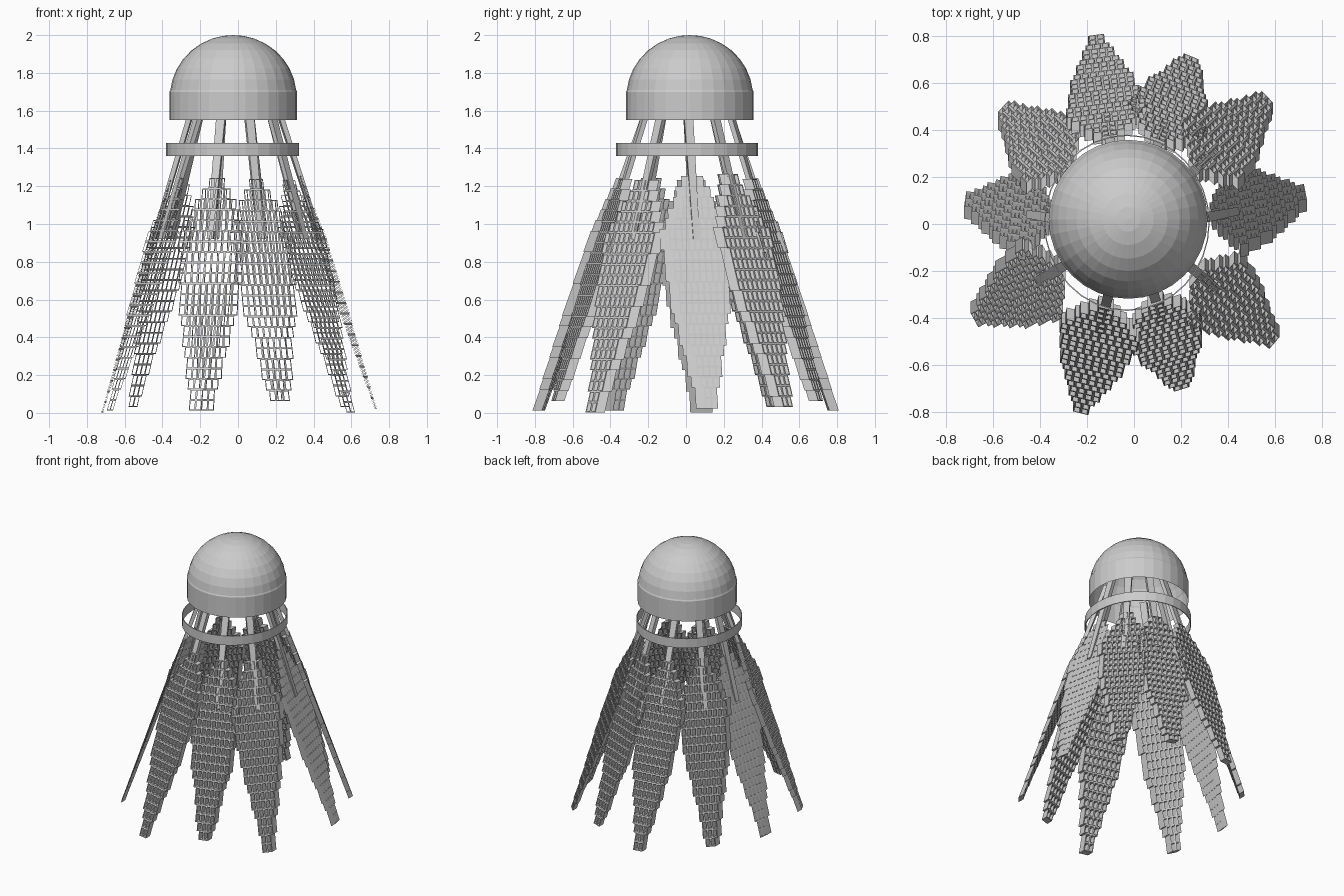
import bpy, bmesh, math
from mathutils import Vector

if "Cube" in bpy.data.objects:
    bpy.data.objects.remove(bpy.data.objects["Cube"])

mat = bpy.data.materials.new("light_grey")
mat.diffuse_color = (0.6, 0.6, 0.6, 1)
mat.use_nodes = True
mat.node_tree.nodes["Principled BSDF"].inputs["Base Color"].default_value = mat.diffuse_color


def finish(name, bm):
    bmesh.ops.recalc_face_normals(bm, faces=bm.faces)
    me = bpy.data.meshes.new(name)
    bm.to_mesh(me)
    bm.free()
    me.materials.append(mat)
    ob = bpy.data.objects.new(name, me)
    bpy.context.collection.objects.link(ob)
    return ob


def lathe(name, profile, centre, scale=(1, 1), n=32, closed=False):
    """Revolve (radius, z) points around z; radius 0 makes a pole."""
    bm = bmesh.new()
    rings = []
    for r, z in profile:
        if r < 1e-6:
            rings.append([bm.verts.new((centre[0], centre[1], z))] * n)
        else:
            rings.append([bm.verts.new((
                centre[0] + r * scale[0] * math.cos(2 * math.pi * i / n),
                centre[1] + r * scale[1] * math.sin(2 * math.pi * i / n), z))
                for i in range(n)])
    pairs = list(zip(rings, rings[1:]))
    if closed:
        pairs.append((rings[-1], rings[0]))
    for a, b in pairs:
        for i in range(n):
            j = (i + 1) % n
            bm.faces.new(list(dict.fromkeys((a[i], a[j], b[j], b[i]))))
    return finish(name, bm)


# Cork: hollow cylinder with a faceted dome
dome = [(0.335 * math.cos(math.radians(a)), 1.675 + 0.325 * math.sin(math.radians(a)))
        for a in (6, 16, 27, 38, 49, 60, 71, 81)]
lathe("cork_head", [(0.338, 1.55), (0.338, 1.70)] + dome + [(0, 2.0)], (-0.025, 0.02))

# Binding band around the quills
lathe("binding_band", [(0.352, 1.36), (0.352, 1.43), (0.347, 1.43), (0.347, 1.36)],
      (-0.03, 0.005), scale=(1, 1.065), closed=True)

# Feather tips (x, y, z), one per 36 degrees
TIPS = [(0.72, 0.11, 0.05), (0.56, 0.51, 0.06), (0.24, 0.68, 0.09), (-0.16, 0.77, 0.04),
        (-0.55, 0.47, 0.06), (-0.71, 0.08, 0.03), (-0.67, -0.38, 0.04),
        (-0.225, -0.77, 0.04), (0.20, -0.67, 0.09), (0.59, -0.475, 0.03)]
# Half width of the vane at each height
WIDTHS = [(0.0, 0.022), (0.3, 0.078), (0.55, 0.13), (0.8, 0.16), (0.95, 0.165),
          (1.1, 0.10), (1.25, 0.02)]
ROW, COL, DEPTH = 0.056, 0.034, 0.025


def half_width(z):
    for (z0, w0), (z1, w1) in zip(WIDTHS, WIDTHS[1:]):
        if z <= z1:
            return w0 + (w1 - w0) * (z - z0) / (z1 - z0)
    return WIDTHS[-1][1]


def open_cell(bm, c, u, v, hu, hv, t):
    """Frame lying in the vane plane (u, v), drawn out front to back."""
    loops = []
    for a, b, y in ((hu, hv, -DEPTH), (hu, hv, DEPTH),
                    (hu - t, hv - t, DEPTH), (hu - t, hv - t, -DEPTH)):
        loops.append([bm.verts.new(c + u * (su * a) + v * (sv * b) + Vector((0, y, 0)))
                      for su, sv in ((-1, -1), (1, -1), (1, 1), (-1, 1))])
    for k in range(4):
        p, q = loops[k], loops[(k + 1) % 4]
        for i in range(4):
            j = (i + 1) % 4
            bm.faces.new((p[i], p[j], q[j], q[i]))


for k, tip in enumerate(TIPS):
    ang = math.radians(36 * k)
    top = Vector((0.23 * math.cos(ang) - 0.015, 0.23 * math.sin(ang) + 0.01, 1.6))
    end = Vector(tip)
    axis = end - top
    out = Vector((axis.x, axis.y, 0)).normalized()
    side = Vector((-out.y, out.x, 0))
    slope = axis / axis.z          # one unit up along the feather

    def at(z):
        return top + slope * (z - top.z)

    # Vane: lattice of open cells in a leaf outline
    bm = bmesh.new()
    z = tip[2]
    while z < 1.24:
        n = max(1, round(2 * half_width(z) / COL))
        for i in range(n):
            s = (i - (n - 1) / 2) * COL
            open_cell(bm, at(z) + side * s, side, slope, COL / 2, ROW / 2, 0.005)
        z += ROW
    finish(f"feather_vane_{k + 1}", bm)

    # Quill: tapered bar from the cork into the vane
    bm = bmesh.new()
    ends = []
    for z, w, d in ((1.66, 0.025, 0.014), (0.92, 0.017, 0.012)):
        p = at(z)
        ends.append([bm.verts.new(p + side * (a * w) + out * (b * d))
                     for a, b in ((-1, -1), (1, -1), (1, 1), (-1, 1))])
    bm.faces.new(ends[0])
    bm.faces.new(ends[1])
    for i in range(4):
        j = (i + 1) % 4
        bm.faces.new((ends[0][i], ends[0][j], ends[1][j], ends[1][i]))
    finish(f"quill_{k + 1}", bm)
